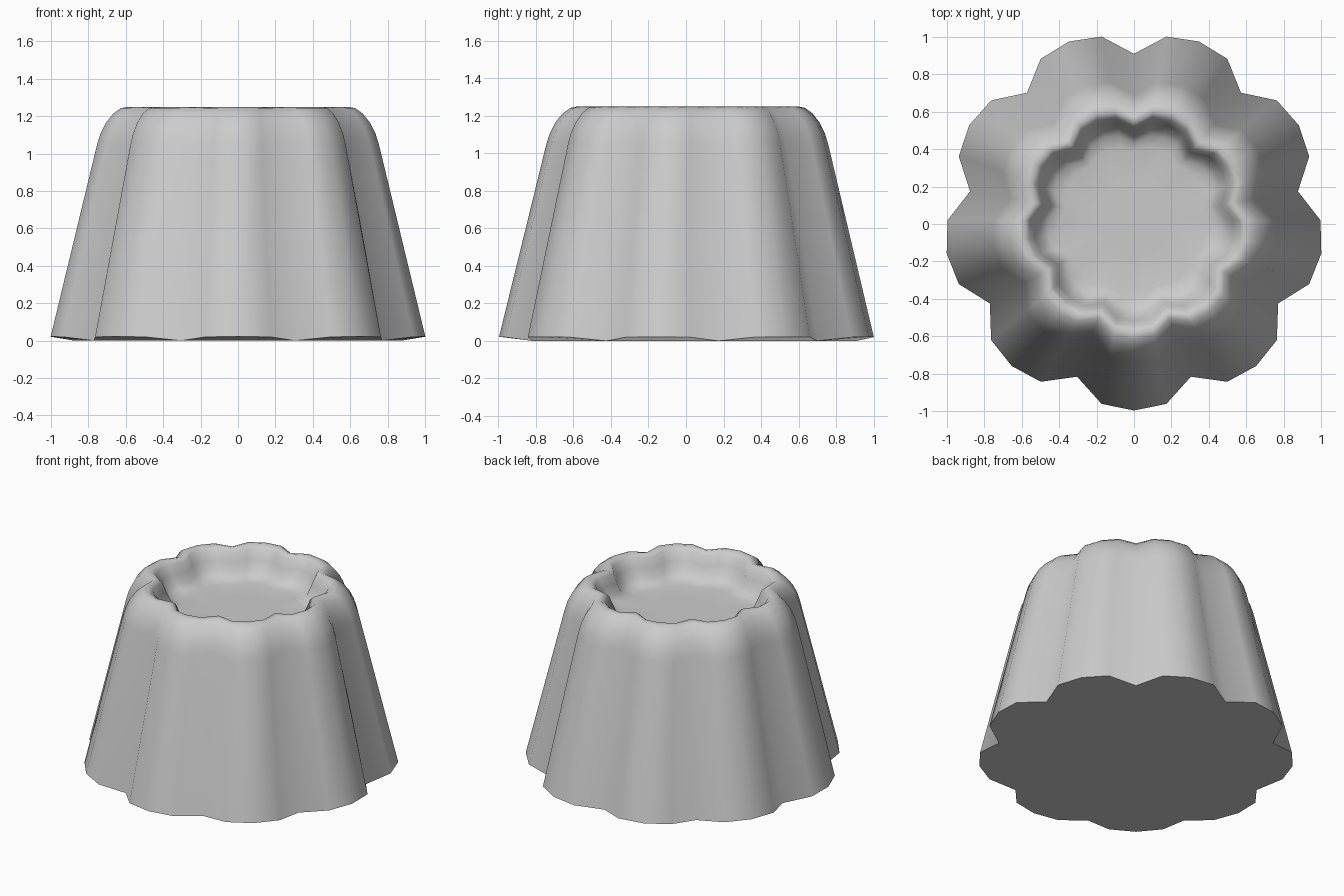
import bpy, bmesh
from math import sin, cos, pi

if "Cube" in bpy.data.objects:
    bpy.data.objects.remove(bpy.data.objects["Cube"])

# Scalloped outline: nine lobes, four points each, first point a groove
LOBE = [0.89, 0.997, 1.017, 0.997]
BASE_Z = [0.0, 0.02, 0.022, 0.02]
N = 36
CY = 0.02

# Profile: (outline scale, height) from base, over the rim, down into the dimple
PROFILE = [(1.0, None), (0.752, 1.05), (0.735, 1.105), (0.705, 1.165), (0.665, 1.215),
           (0.625, 1.243), (0.59, 1.25), (0.56, 1.228), (0.53, 1.165),
           (0.50, 1.105), (0.46, 1.072), (0.40, 1.06), (0.2, 1.06)]

bm = bmesh.new()
rings = []
for s, z in PROFILE:
    ring = []
    for i in range(N):
        a = pi / 2 + 2 * pi * i / N
        r = LOBE[i % 4]
        if s < 0.45:                      # floor fades to a rounder outline
            r = 0.5 * r + 0.5 * 0.975
        h = BASE_Z[i % 4] if z is None else z
        ring.append(bm.verts.new((s * r * cos(a), CY + s * r * sin(a), h)))
    rings.append(ring)

# Walls, rim and dimple
for lo, hi in zip(rings, rings[1:]):
    for i in range(N):
        j = (i + 1) % N
        bm.faces.new((lo[i], lo[j], hi[j], hi[i])).smooth = True
bm.faces.new(rings[-1]).smooth = True

# Flat underside with a crisp edge
base = bm.faces.new(list(reversed(rings[0])))
base.smooth = False
for e in base.edges:
    e.smooth = False

mesh = bpy.data.meshes.new("fluted_cake")
bm.to_mesh(mesh)
bm.free()
obj = bpy.data.objects.new("fluted_cake", mesh)
bpy.context.collection.objects.link(obj)
